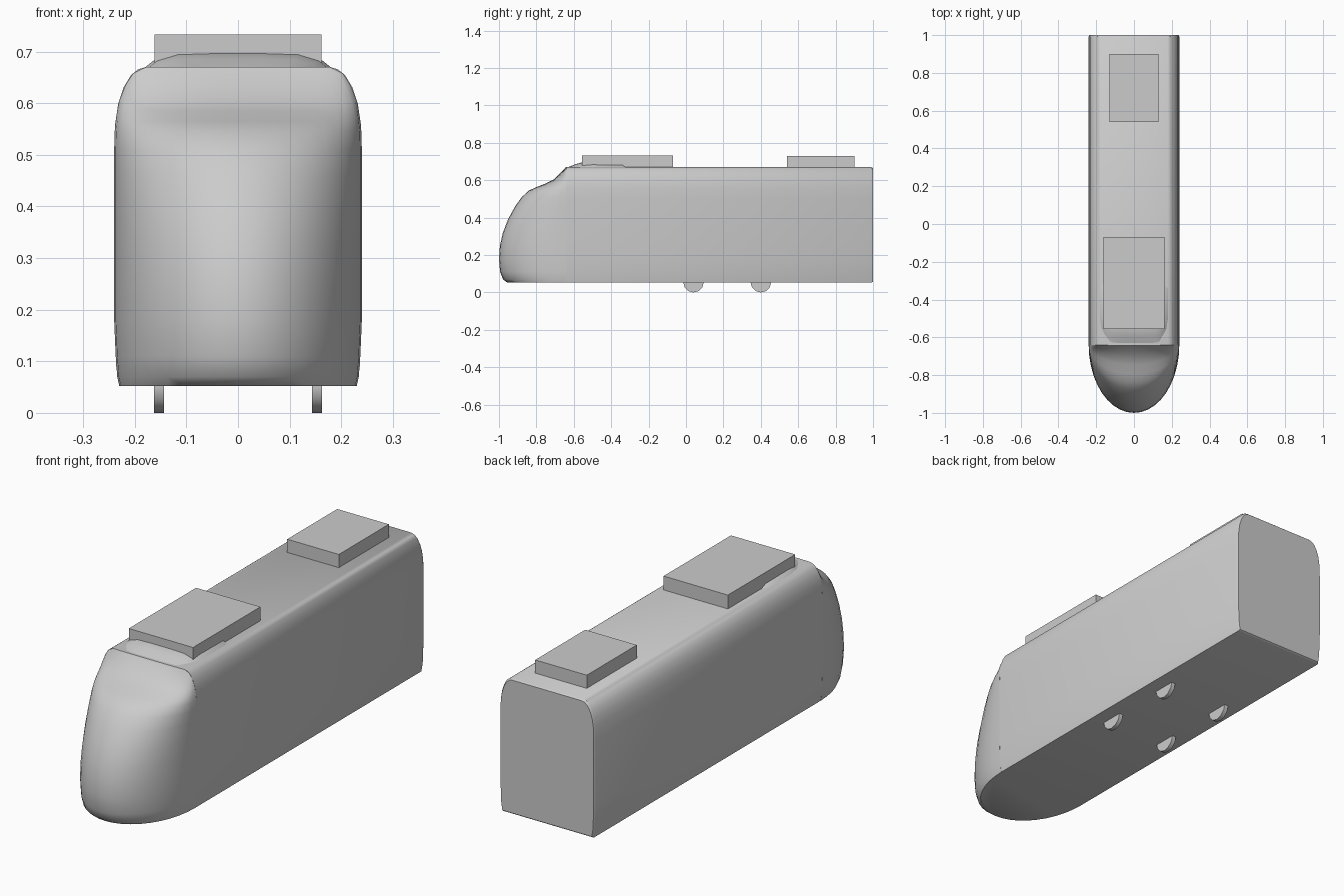
import bpy
import bmesh
from math import sin, cos, pi

cube = bpy.data.objects.get("Cube")
if cube:
    bpy.data.objects.remove(cube)

grey = bpy.data.materials.new("light_grey")
grey.use_nodes = True
grey.diffuse_color = (0.6, 0.6, 0.6, 1)
grey.node_tree.nodes["Principled BSDF"].inputs["Base Color"].default_value = (0.6, 0.6, 0.6, 1)

FLOOR, ROOF, SEAM = 0.052, 0.67, -0.64


def finish(name, bm, smooth=None):
    """Turn a bmesh into a named grey object."""
    bmesh.ops.recalc_face_normals(bm, faces=bm.faces)
    mesh = bpy.data.meshes.new(name)
    bm.to_mesh(mesh)
    bm.free()
    obj = bpy.data.objects.new(name, mesh)
    mesh.materials.append(grey)
    bpy.context.collection.objects.link(obj)
    if smooth:
        bpy.ops.object.select_all(action='DESELECT')
        obj.select_set(True)
        bpy.context.view_layer.objects.active = obj
        bpy.ops.object.shade_smooth_by_angle(angle=smooth * pi / 180)
    return obj


def loft(name, rings, smooth=None):
    """Skin a stack of closed rings and cap both ends."""
    bm = bmesh.new()
    loops = [[bm.verts.new(p) for p in ring] for ring in rings]
    n = len(loops[0])
    for a, b in zip(loops, loops[1:]):
        for i in range(n):
            j = (i + 1) % n
            bm.faces.new((a[i], a[j], b[j], b[i]))
    bm.faces.new(loops[0])
    bm.faces.new(loops[-1])
    return finish(name, bm, smooth)


def box(name, half_width, y0, y1, z0, z1):
    corners = [(-half_width, y0), (half_width, y0), (half_width, y1), (-half_width, y1)]
    loft(name, [[(x, y, z) for x, y in corners] for z in (z0, z1)])


# Carriage body: half section mirrored, with a tiny rounded rear edge
half = [(0.23, FLOOR), (0.236, 0.09), (0.24, 0.2), (0.24, 0.5), (0.238, 0.56),
        (0.232, 0.6), (0.222, 0.63), (0.207, 0.655), (0.193, 0.666), (0.178, ROOF)]
section = half + [(-x, z) for x, z in reversed(half)]


def body_ring(y, scale=1):
    mid = (FLOOR + ROOF) / 2
    return [(x * scale, y, mid + (z - mid) * scale) for x, z in section]


loft("carriage_body", [body_ring(SEAM), body_ring(0.992), body_ring(1.0, 0.98)], 40)

# Streamlined nose: elliptical plan at each height (height, half width, reach)
levels = [(FLOOR, 0.23, 0.315), (0.07, 0.234, 0.338), (0.11, 0.237, 0.354),
          (0.18, 0.24, 0.36), (0.25, 0.24, 0.355), (0.32, 0.24, 0.339),
          (0.39, 0.24, 0.312), (0.46, 0.24, 0.274), (0.51, 0.24, 0.238),
          (0.545, 0.239, 0.2), (0.565, 0.237, 0.155), (0.585, 0.234, 0.105),
          (0.605, 0.23, 0.066), (0.635, 0.218, 0.035), (0.658, 0.203, 0.012),
          (ROOF, 0.178, 0.003)]
STEPS = 20
loft("nose", [[(w * cos(pi * i / STEPS), SEAM - reach * sin(pi * i / STEPS), z)
               for i in range(STEPS + 1)] for z, w, reach in levels], 45)

# Low roof fairing behind the nose (y, half width, height)
fair_half = [(1, -0.1), (1, 0), (0.9, 0.5), (0.67, 0.93), (0.3, 1)]
fair = fair_half + [(-x, z) for x, z in reversed(fair_half)]
stations = [(-0.63, 0.135, 0.002), (-0.59, 0.155, 0.018), (-0.555, 0.174, 0.028),
            (-0.5, 0.182, 0.029), (-0.34, 0.182, 0.026), (-0.31, 0.165, 0.002)]
loft("roof_fairing", [[(x * w, y, 0.668 + z * h) for x, z in fair]
                      for y, w, h in stations], 35)

# Rooftop equipment
box("front_roof_unit", 0.162, -0.555, -0.07, 0.667, 0.733)
box("rear_roof_unit", 0.13, 0.54, 0.90, 0.667, 0.73)

# Wheels half hidden in the floor
R, SIDES = 0.055, 12
for axle, y in (("front", 0.04), ("rear", 0.4)):
    for side, s in (("left", 1), ("right", -1)):
        loft(f"{axle}_wheel_{side}",
             [[(s * x, y + R * sin(2 * pi * i / SIDES), R - R * cos(2 * pi * i / SIDES))
               for i in range(SIDES)] for x in (0.143, 0.163)], 40)
